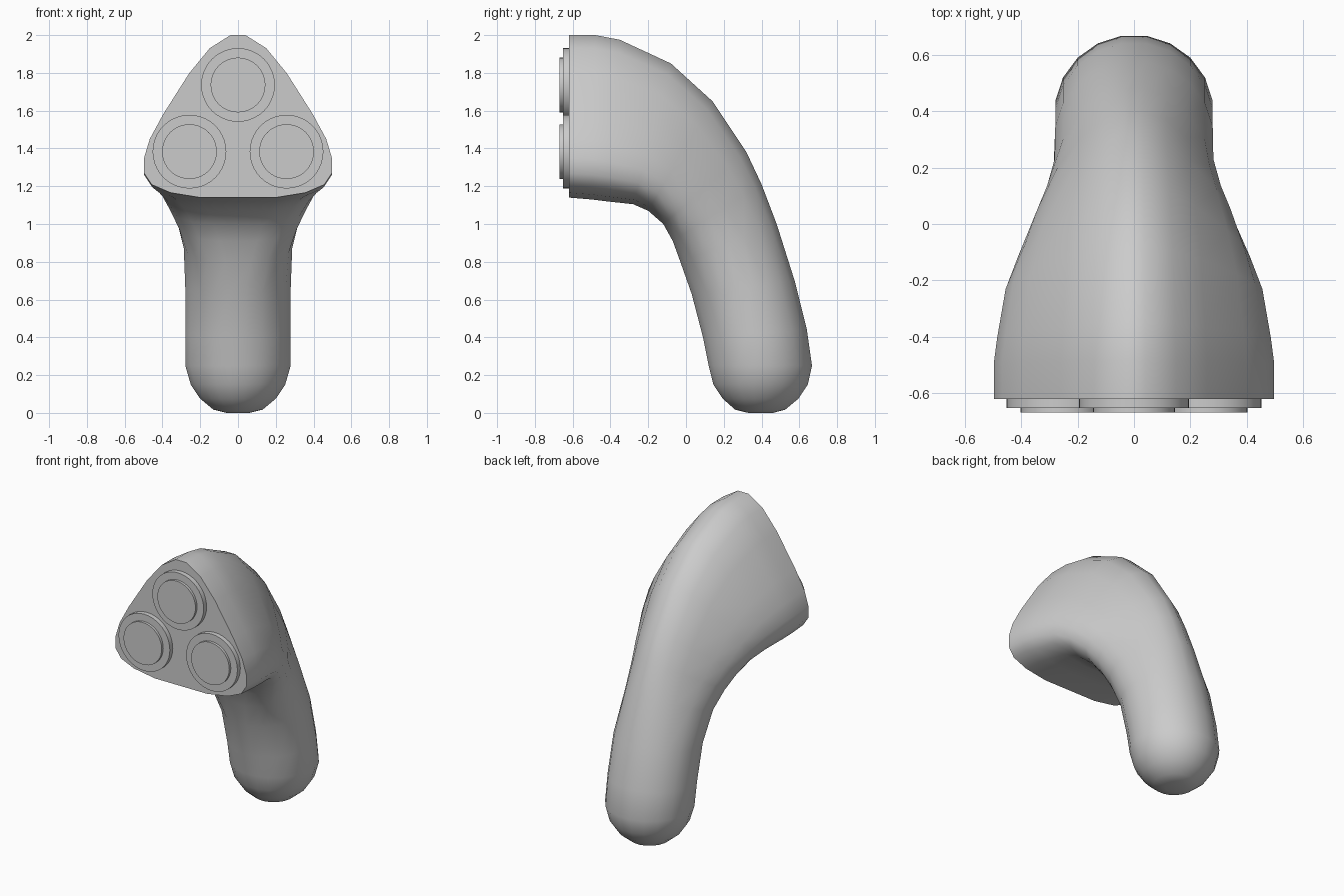
import bpy, bmesh, math

cube = bpy.data.objects.get("Cube")
if cube:
    bpy.data.objects.remove(cube, do_unlink=True)

grey = bpy.data.materials.new("plain grey")
grey.use_nodes = True
grey.diffuse_color = (0.6, 0.6, 0.6, 1)
grey.node_tree.nodes["Principled BSDF"].inputs["Base Color"].default_value = (0.6, 0.6, 0.6, 1)


def finish(bm, name, angle):
    bmesh.ops.recalc_face_normals(bm, faces=bm.faces)
    mesh = bpy.data.meshes.new(name)
    bm.to_mesh(mesh)
    bm.free()
    mesh.materials.append(grey)
    ob = bpy.data.objects.new(name, mesh)
    bpy.context.collection.objects.link(ob)
    bpy.ops.object.select_all(action='DESELECT')
    ob.select_set(True)
    bpy.context.view_layer.objects.active = ob
    bpy.ops.object.shade_smooth_by_angle(angle=math.radians(angle))
    return ob


# Half outlines from top to bottom: rounded triangle for the head, circle for the handle
TRIANGLE = [(.08, 1), (.3, .92), (.52, .765), (.8, .51), (.94, .36),
            (1, .245), (1, .15), (.92, .08), (.72, .03), (.4, 0)]
N = len(TRIANGLE)
STEP = math.pi / N
CIRCLE = [(math.sin((i + .5) * STEP), .5 + .5 * math.cos((i + .5) * STEP) / math.cos(STEP / 2))
          for i in range(N)]

# Sections: outer point (y, z), inner point (y, z), half width, roundness
SECTIONS = [
    ((-.62, 2.0), (-.62, 1.14), .497, 0),
    ((-.48, 2.0), (-.5, 1.13), .497, 0),
    ((-.35, 1.975), (-.42, 1.12), .485, 0),
    ((-.08, 1.85), (-.28, 1.105), .455, .02),
    ((.14, 1.65), (-.2, 1.07), .41, .06),
    ((.32, 1.38), (-.12, 1.0), .36, .16),
    ((.40, 1.21), (-.07, .91), .32, .36),
    ((.48, 1.0), (-.03, .8), .287, .68),
    ((.575, .7), (.03, .63), .279, 1),
    ((.64, .44), (.09, .4), .279, 1),
    ((.667, .25), (.12, .25), .279, 1),
    ((.645, .15), (.145, .15), .25, 1),
    ((.595, .075), (.195, .075), .2, 1),
    ((.525, .017), (.26, .017), .13, 1),
    ((.46, 0), (.33, 0), .06, 1),
]


def section_ring(bm, outer, inner, width, roundness):
    half = [(a[0] + (b[0] - a[0]) * roundness, a[1] + (b[1] - a[1]) * roundness)
            for a, b in zip(TRIANGLE, CIRCLE)]
    widest = max(u for u, v in half)
    points = half + [(-u, v) for u, v in reversed(half)]
    return [bm.verts.new((u / widest * width,
                          inner[0] + (outer[0] - inner[0]) * v,
                          inner[1] + (outer[1] - inner[1]) * v)) for u, v in points]


# Body: head bending down into the handle
bm = bmesh.new()
rings = [section_ring(bm, *s) for s in SECTIONS]
for a, b in zip(rings, rings[1:]):
    for i in range(len(a)):
        j = (i + 1) % len(a)
        bm.faces.new((a[i], a[j], b[j], b[i]))
bm.faces.new(rings[0])
bm.faces.new(rings[-1])
finish(bm, "body", 50)


# Stepped round cutting heads on the front face
def cutting_head(name, x, z):
    bm = bmesh.new()
    profile = [(.195, -.615), (.195, -.652), (.145, -.652), (.145, -.669)]
    sides = 40
    loops = []
    for r, y in profile:
        loops.append([bm.verts.new((x + r * math.cos(k * math.tau / sides), y,
                                    z + r * math.sin(k * math.tau / sides)))
                      for k in range(sides)])
    for a, b in zip(loops, loops[1:]):
        for k in range(sides):
            m = (k + 1) % sides
            bm.faces.new((a[k], a[m], b[m], b[k]))
    bm.faces.new(loops[0])
    bm.faces.new(loops[-1])
    finish(bm, name, 30)


cutting_head("top_cutting_head", 0, 1.736)
for side, sign in (("left", 1), ("right", -1)):
    cutting_head(side + "_cutting_head", sign * .257, 1.383)
